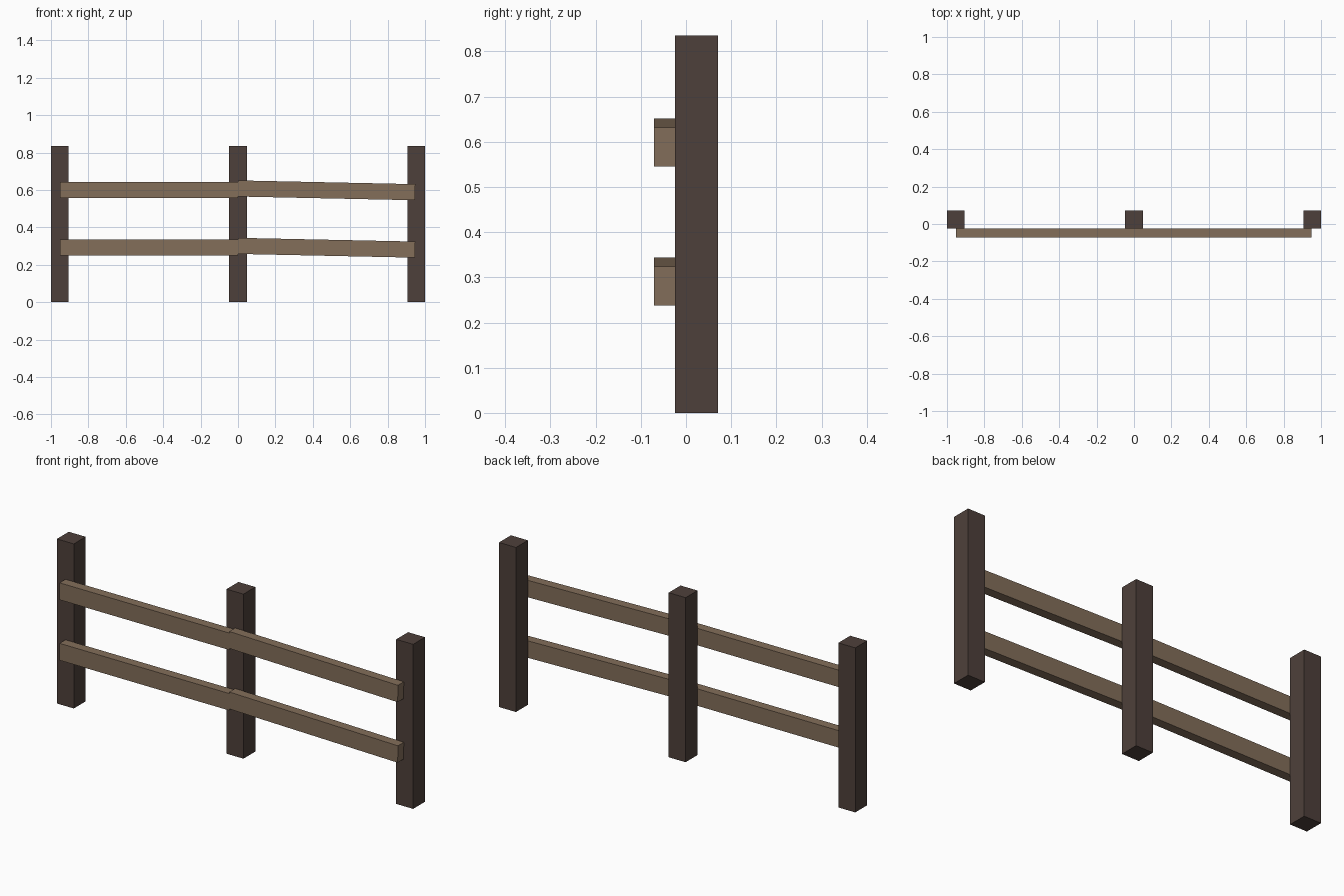
import bpy

cube = bpy.data.objects.get("Cube")
if cube:
    bpy.data.objects.remove(cube, do_unlink=True)


def make_material(name, colour):
    mat = bpy.data.materials.new(name)
    mat.use_nodes = True
    mat.diffuse_color = colour
    mat.node_tree.nodes["Principled BSDF"].inputs["Base Color"].default_value = colour
    return mat


def add_beam(name, centre, size, mat, tilt=0.0):
    bpy.ops.mesh.primitive_cube_add(size=1, location=centre, rotation=(0, tilt, 0))
    beam = bpy.context.object
    beam.name = name
    beam.scale = size
    beam.data.materials.append(mat)
    return beam


dark_wood = make_material("dark post wood", (0.076, 0.051, 0.043, 1))
light_wood = make_material("light rail wood", (0.227, 0.156, 0.102, 1))

# Upright square posts
POST = 0.095
HEIGHT = 0.835
for side, x in (("right", -0.9525), ("middle", 0), ("left", 0.9525)):
    add_beam(side + "_post", (x, 0.0235, HEIGHT / 2), (POST, POST, HEIGHT), dark_wood)

# Rails fixed to the front of the posts; the left pair sags slightly outward
RAIL_Y = -0.0475
for level, z in (("lower", 0.293), ("upper", 0.6)):
    add_beam(level + "_right_rail", (-0.4755, RAIL_Y, z), (0.953, 0.047, 0.086), light_wood)
    add_beam(level + "_left_rail", (0.4735, RAIL_Y, z - 0.002), (0.947, 0.047, 0.086),
             light_wood, tilt=0.021)
